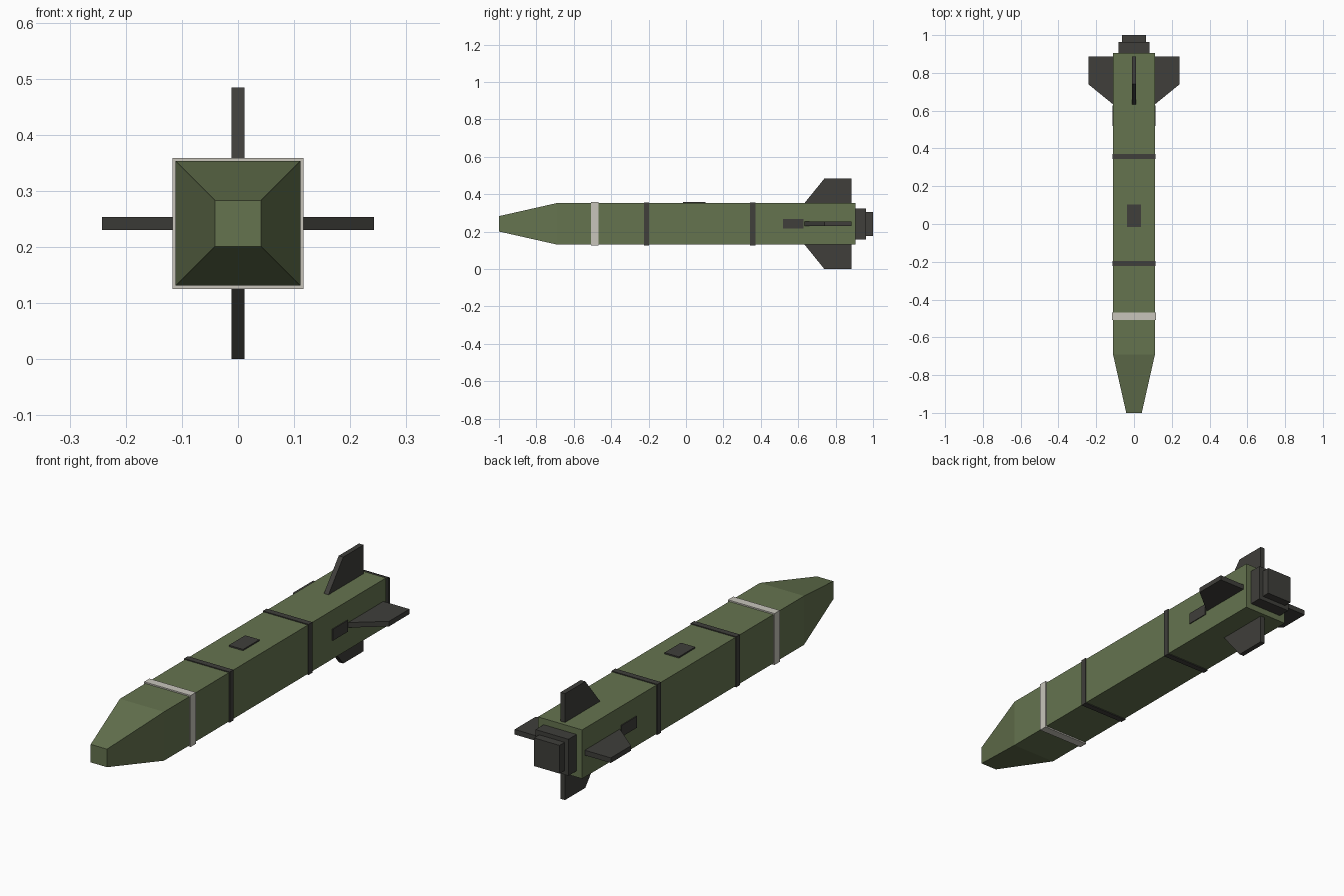
import bpy, bmesh, math
from mathutils import Matrix, Vector

cube = bpy.data.objects.get("Cube")
if cube:
    bpy.data.objects.remove(cube, do_unlink=True)

AXIS_Z = 0.242   # height of the long axis
HALF = 0.111     # half width of the square body


def material(name, rgb):
    m = bpy.data.materials.new(name)
    m.use_nodes = True
    m.diffuse_color = (*rgb, 1)
    bsdf = next(n for n in m.node_tree.nodes if n.type == 'BSDF_PRINCIPLED')
    bsdf.inputs["Base Color"].default_value = (*rgb, 1)
    bsdf.inputs["Roughness"].default_value = 0.8
    return m


GREEN = material("olive_green", (0.130, 0.172, 0.078))
DARK = material("dark_grey", (0.050, 0.049, 0.043))
PALE = material("pale_grey", (0.58, 0.56, 0.50))


def finish(name, bm, mat):
    bmesh.ops.recalc_face_normals(bm, faces=bm.faces)
    me = bpy.data.meshes.new(name)
    bm.to_mesh(me)
    bm.free()
    me.materials.append(mat)
    ob = bpy.data.objects.new(name, me)
    bpy.context.scene.collection.objects.link(ob)
    return ob


def box(name, lo, hi, mat):
    bm = bmesh.new()
    bmesh.ops.create_cube(bm, size=1)
    for v in bm.verts:
        v.co = Vector([(a + b) / 2 + c * (b - a) for a, b, c in zip(lo, hi, v.co)])
    return finish(name, bm, mat)


def square_loft(name, stations, mat):
    """Square sections (y, half width) joined along the long axis."""
    bm = bmesh.new()
    rings = [[bm.verts.new((sx * h, y, AXIS_Z + sz * h))
              for sx, sz in ((-1, -1), (1, -1), (1, 1), (-1, 1))] for y, h in stations]
    for a, b in zip(rings, rings[1:]):
        for i in range(4):
            j = (i + 1) % 4
            bm.faces.new((a[i], a[j], b[j], b[i]))
    bm.faces.new(rings[0])
    bm.faces.new(rings[-1])
    return finish(name, bm, mat)


# Body with tapered nose, and the stepped tail nozzle
square_loft("body", [(-1.0, 0.041), (-0.69, HALF), (0.905, HALF)], GREEN)
square_loft("nozzle_collar", [(0.90, 0.083), (0.963, 0.083)], DARK)
square_loft("nozzle", [(0.96, 0.064), (1.0, 0.064)], DARK)

# Bands around the body
for name, y, width, half, mat in (("front_band", -0.488, 0.038, 0.117, PALE),
                                  ("middle_band", -0.21, 0.027, 0.115, DARK),
                                  ("rear_band", 0.357, 0.027, 0.115, DARK)):
    square_loft(name, [(y - width / 2, half), (y + width / 2, half)], mat)

# Hatch on top and panels on both sides
box("top_hatch", (-0.036, -0.015, AXIS_Z + HALF - 0.01),
    (0.036, 0.103, AXIS_Z + HALF + 0.006), DARK)
for name, s in (("left_panel", 1), ("right_panel", -1)):
    xs = sorted((s * (HALF - 0.01), s * (HALF + 0.004)))
    box(name, (xs[0], 0.518, AXIS_Z - 0.026), (xs[1], 0.627, AXIS_Z + 0.026), DARK)

# Four swept tail fins, turned around the long axis
FIN = [(0.104, 0.628), (0.242, 0.74), (0.242, 0.886), (0.104, 0.886)]
for k, name in enumerate(("left_fin", "bottom_fin", "right_fin", "top_fin")):
    bm = bmesh.new()
    face = bm.faces.new([bm.verts.new((r, y, -0.0115)) for r, y in FIN])
    ext = bmesh.ops.extrude_face_region(bm, geom=[face])
    bmesh.ops.translate(bm, vec=(0, 0, 0.023),
                        verts=[g for g in ext["geom"] if isinstance(g, bmesh.types.BMVert)])
    bm.transform(Matrix.Translation((0, 0, AXIS_Z)) @ Matrix.Rotation(k * math.pi / 2, 4, 'Y'))
    finish(name, bm, DARK)
